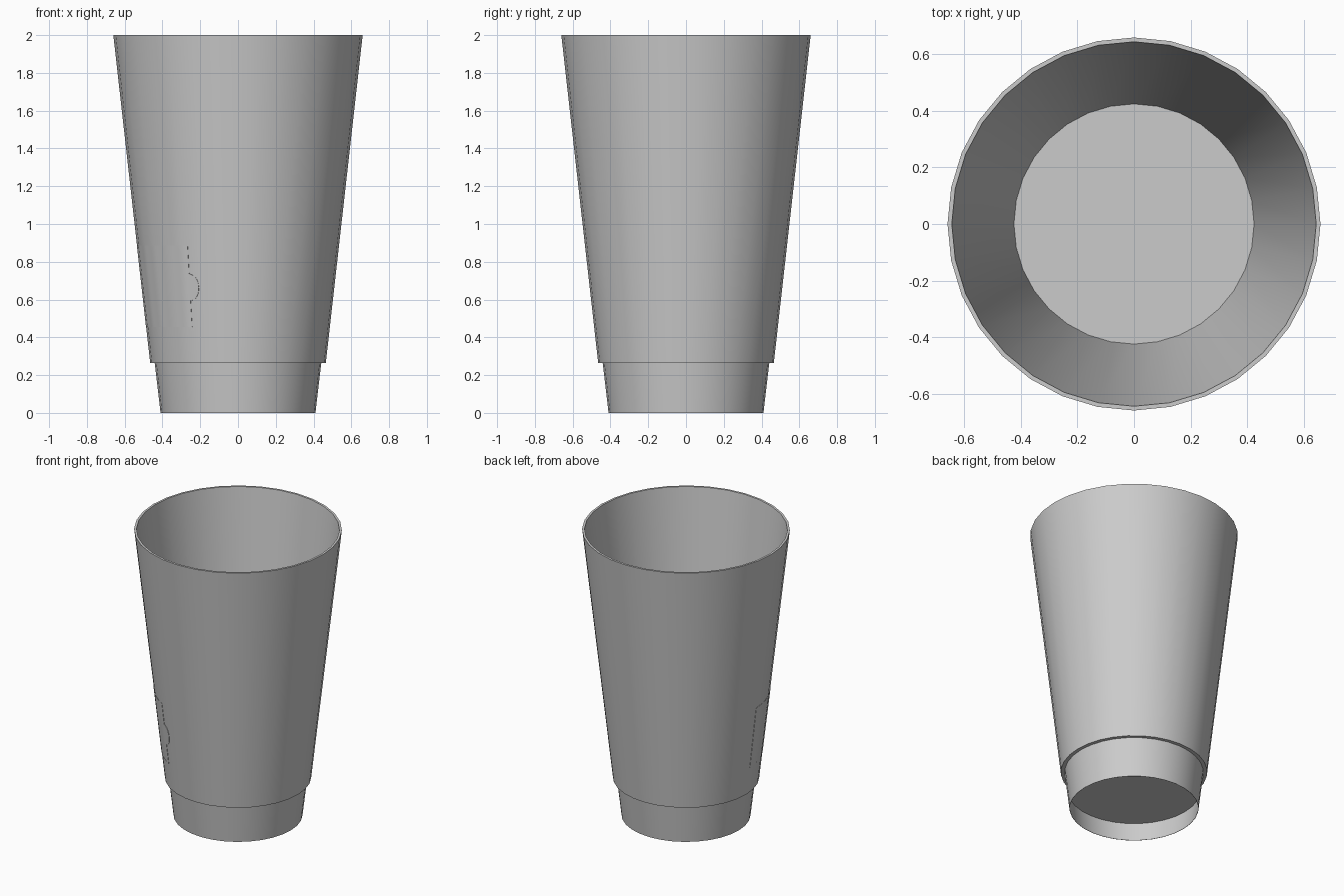
import bpy, bmesh, math

if "Cube" in bpy.data.objects:
    bpy.data.objects.remove(bpy.data.objects["Cube"])

SIDES = 32
STEP = 2 * math.pi / SIDES

grey = bpy.data.materials.new("light grey")
grey.diffuse_color = (0.6, 0.6, 0.6, 1)
grey.use_nodes = True
grey.node_tree.nodes["Principled BSDF"].inputs["Base Color"].default_value = grey.diffuse_color


def finish(name, bm):
    bmesh.ops.recalc_face_normals(bm, faces=bm.faces)
    mesh = bpy.data.meshes.new(name)
    bm.to_mesh(mesh)
    bm.free()
    obj = bpy.data.objects.new(name, mesh)
    obj.data.materials.append(grey)
    bpy.context.collection.objects.link(obj)
    bpy.ops.object.select_all(action='DESELECT')
    obj.select_set(True)
    bpy.context.view_layer.objects.active = obj
    bpy.ops.object.shade_smooth_by_angle(angle=math.radians(30))
    return obj


def lathe(name, profile):
    """Closed body of revolution; first and last rings are capped."""
    bm = bmesh.new()
    rings = [[bm.verts.new((r * math.cos(i * STEP), r * math.sin(i * STEP), z))
              for i in range(SIDES)] for r, z in profile]
    for a, b in zip(rings, rings[1:]):
        for i in range(SIDES):
            j = (i + 1) % SIDES
            bm.faces.new((a[i], a[j], b[j], b[i]))
    bm.faces.new(rings[0])
    bm.faces.new(rings[-1])
    return finish(name, bm)


def wall_point(angle, z, lift):
    """Point just off the faceted outer wall; angle runs from -y towards -x."""
    r = 0.465 + 0.195 * (z - 0.265) / 1.735
    off = angle % STEP - STEP / 2
    r = r * math.cos(STEP / 2) / math.cos(off) + lift
    return (-r * math.sin(angle), -r * math.cos(angle), z)


def patch(name, z0, z1, rows, cols, limits, lift):
    """Thin plate wrapped on the wall, limits(t) gives its edge angles."""
    bm = bmesh.new()
    layers = []
    for l in (-0.003, lift):
        grid = []
        for k in range(rows + 1):
            t = k / rows
            a0, a1 = limits(t)
            grid.append([bm.verts.new(wall_point(
                math.radians(a0 + (a1 - a0) * c / cols), z0 + (z1 - z0) * t, l))
                for c in range(cols + 1)])
        for k in range(rows):
            for c in range(cols):
                bm.faces.new((grid[k][c], grid[k][c + 1],
                              grid[k + 1][c + 1], grid[k + 1][c]))
        layers.append([grid[0][c] for c in range(cols)] +
                      [grid[k][cols] for k in range(rows)] +
                      [grid[rows][c] for c in range(cols, 0, -1)] +
                      [grid[k][0] for k in range(rows, 0, -1)])
    low, high = layers
    for i in range(len(low)):
        j = (i + 1) % len(low)
        bm.faces.new((low[i], low[j], high[j], high[i]))
    return finish(name, bm)


# cup: recessed base, narrow foot, stepped outer wall, rim, inner wall, floor
lathe("cup_body", [(0.422, 0.131), (0.408, 0.0), (0.41, 0.0), (0.441, 0.265),
                   (0.465, 0.265), (0.66, 2.0), (0.645, 2.0), (0.425, 0.135)])

# label plate flush on the front left of the wall
patch("label_plate", 0.455, 0.885, 4, 26, lambda t: (30, 88.5), 0.002)

# small rounded tab beside the label
patch("label_tab", 0.595, 0.735, 12, 4,
      lambda t: (29.5 - 5.5 * math.sqrt(max(0.002, 1 - (2 * t - 1) ** 2)), 30), 0.002)
